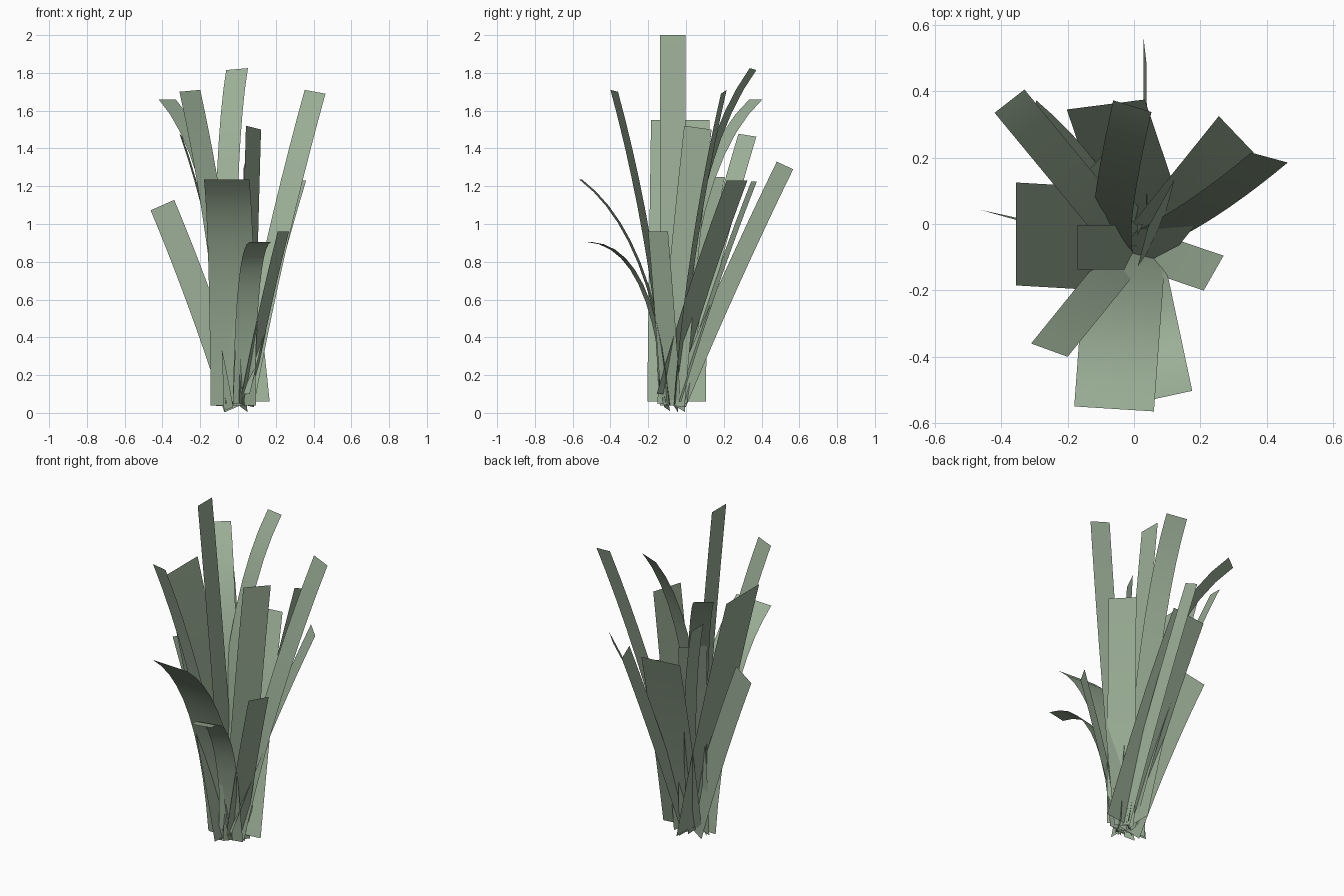
import bpy
from mathutils import Vector

mat = bpy.data.materials.new("leaf_green")
mat.diffuse_color = (0.33, 0.43, 0.31, 1)


def blade(base, tip, side, f=0.45, h=0.52, fy=None, taper=1.0, seg=10):
    """Thin leaf strip on a quadratic curve; side is the width vector at the tip,
    f (and fy for y) and h place the bend as shares of the reach and the height."""
    base, tip, side = Vector(base), Vector(tip), Vector(side)
    d = tip - base
    mid = base + Vector((d.x * f, d.y * (f if fy is None else fy), d.z * h))
    verts, faces = [], []
    for i in range(seg + 1):
        t = i / seg
        p = base * (1 - t) ** 2 + mid * 2 * t * (1 - t) + tip * t * t
        w = side * (0.5 * (1 + (taper - 1) * t))
        verts += [p - w, p + w]
        if i:
            k = 2 * i
            faces.append((k - 2, k - 1, k + 1, k))
    me = bpy.data.meshes.new("leaf_blade")
    me.from_pydata(verts, [], faces)
    me.materials.append(mat)
    for poly in me.polygons:
        poly.use_smooth = True
    ob = bpy.data.objects.new("leaf_blade", me)
    bpy.context.collection.objects.link(ob)


# tall blades
blade((0.00, -0.07, 0.04), (-0.17, -0.07, 2.00), (0, 0.135, 0))
blade((-0.06, -0.07, 0.04), (-0.005, 0.355, 1.82), (0.115, -0.035, 0.01), -0.45, 0.73, fy=0.17)
blade((0.03, -0.05, 0.05), (0.408, 0.20, 1.70), (0.11, -0.03, -0.02), 0.42, 0.52, fy=0.27)
blade((-0.02, -0.09, 0.05), (-0.255, -0.38, 1.705), (0.11, -0.04, 0.01), 0.30, 0.55)
blade((-0.02, -0.06, 0.04), (-0.375, 0.37, 1.66), (0.09, 0.07, 0), 0.10, 0.78)
blade((-0.01, -0.05, 0.06), (-0.355, -0.03, 1.55), (0, 0.31, 0))
blade((0.045, -0.08, 0.04), (0.082, 0.063, 1.51), (0.08, 0.145, -0.02))

# middle blades
blade((-0.02, -0.05, 0.04), (-0.302, 0.325, 1.47), (0.015, 0.095, -0.015), 0.25, 0.58, fy=0.52)
blade((0.035, -0.045, 0.05), (0.033, 0.524, 1.31), (-0.01, 0.087, -0.04), 0.47, 0.51)
blade((-0.01, -0.05, 0.05), (-0.15, 0.15, 1.25), (0.11, 0.11, 0))
blade((-0.025, -0.08, 0.04), (-0.06, -0.557, 1.235), (0.24, -0.015, 0), 0.20, 0.76)
blade((0.01, -0.10, 0.10), (0.308, 0.27, 1.23), (0.105, -0.11, 0))
blade((0.05, -0.04, 0.06), (-0.085, 0.36, 1.225), (0.235, 0.03, 0))
blade((-0.01, -0.06, 0.03), (-0.40, 0.025, 1.10), (0.125, -0.035, 0.055))

# short front blades
blade((0.04, -0.08, 0.05), (0.24, -0.148, 0.96), (0.06, 0.105, 0))
blade((0.03, -0.10, 0.04), (0.118, -0.515, 0.905), (0.115, 0.025, 0), 0.17, 0.98)

# small young shoots at the base
blade((0.00, -0.13, 0.05), (-0.005, -0.17, 0.52), (0.055, 0.02, 0), taper=0.05)
blade((-0.05, -0.10, 0.02), (-0.085, -0.14, 0.33), (0.05, -0.03, 0.02), taper=0.05)
blade((0.03, -0.03, 0.02), (0.01, 0.00, 0.50), (0.04, 0.05, -0.03), taper=0.05)
